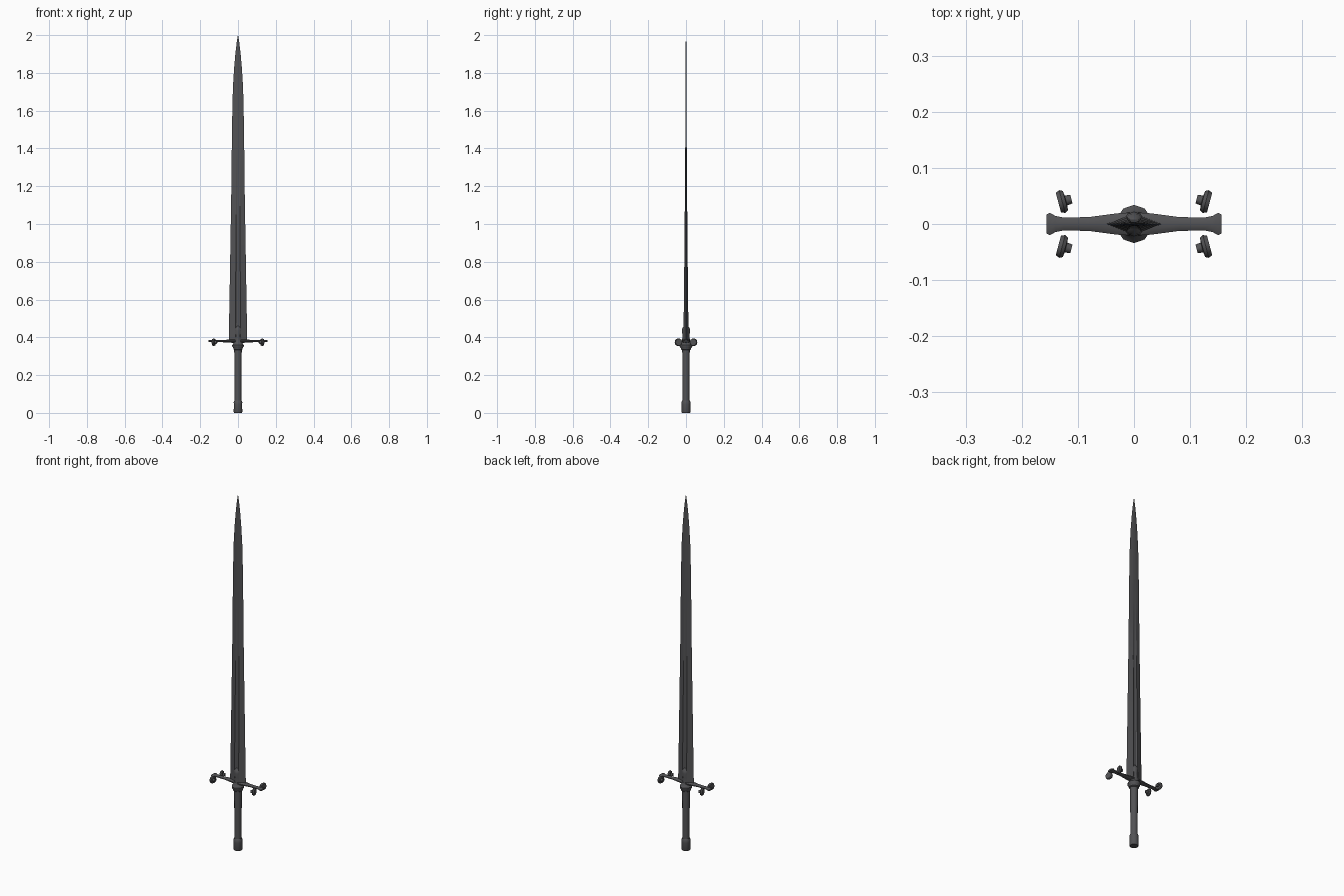
import bpy, bmesh, math
from mathutils import Matrix, Vector

if "Cube" in bpy.data.objects:
    bpy.data.objects.remove(bpy.data.objects["Cube"])

steel = bpy.data.materials.new("dark steel")
steel.diffuse_color = (0.085, 0.085, 0.09, 1)
steel.use_nodes = True
steel.node_tree.nodes["Principled BSDF"].inputs["Base Color"].default_value = steel.diffuse_color


def loft(name, rings, angle=35, matrix=None):
    """Skin a list of equal-length point rings and cap both ends."""
    bm = bmesh.new()
    vs = [[bm.verts.new(p) for p in ring] for ring in rings]
    n = len(rings[0])
    for a, b in zip(vs, vs[1:]):
        for i in range(n):
            j = (i + 1) % n
            bm.faces.new((a[i], a[j], b[j], b[i]))
    bm.faces.new(vs[0][::-1])
    bm.faces.new(vs[-1])
    if matrix:
        bmesh.ops.transform(bm, matrix=matrix, verts=bm.verts)
    bmesh.ops.recalc_face_normals(bm, faces=bm.faces)
    me = bpy.data.meshes.new(name)
    bm.to_mesh(me)
    bm.free()
    me.materials.append(steel)
    ob = bpy.data.objects.new(name, me)
    bpy.context.collection.objects.link(ob)
    bpy.ops.object.select_all(action='DESELECT')
    ob.select_set(True)
    bpy.context.view_layer.objects.active = ob
    bpy.ops.object.shade_smooth_by_angle(angle=math.radians(angle))
    return ob


def ellipse(rx, ry, z, n=10):
    return [(rx * math.sin(2 * math.pi * i / n), ry * math.cos(2 * math.pi * i / n), z)
            for i in range(n)]


def turned(name, profile, sx=1.0, n=10, matrix=None):
    return loft(name, [ellipse(r * sx, r, z, n) for r, z in profile], 40, matrix)


# blade: diamond section with a fuller that fades toward the tip
def blade_ring(z, w, t, groove):
    f = 0.28
    half = [(w, 0), (w * f, t), (w * f * 0.5, t * (1 - groove)), (-w * f * 0.5, t * (1 - groove)),
            (-w * f, t), (-w, 0)]
    lower = [(x, -y) for x, y in half[-2:0:-1]]
    return [(x, y, z) for x, y in half + lower]


loft("blade", [blade_ring(*s) for s in (
    (0.38, 0.049, 0.014, 0.35), (0.6, 0.045, 0.011, 0.4), (0.9, 0.040, 0.008, 0.4),
    (1.2, 0.035, 0.0055, 0.3), (1.4, 0.033, 0.004, 0.0), (1.6, 0.030, 0.003, 0.0),
    (1.72, 0.027, 0.003, 0.0), (1.82, 0.021, 0.0025, 0.0), (1.9, 0.014, 0.002, 0.0),
    (1.96, 0.007, 0.0015, 0.0), (2.0, 0.0006, 0.0005, 0.0))], 20)

# blade collar above the guard
turned("blade_collar", [(0.022, 0.375), (0.018, 0.41), (0.022, 0.435), (0.019, 0.45), (0.008, 0.462)], 0.9)

# crossguard: lofted along x, flaring at both ends
arm = [(0.0, 0.022, 0.010), (0.03, 0.020, 0.009), (0.08, 0.013, 0.006), (0.125, 0.012, 0.006),
       (0.140, 0.015, 0.006), (0.150, 0.021, 0.006), (0.156, 0.018, 0.005)]
stations = [(-x, w, h) for x, w, h in arm[:0:-1]] + arm
loft("crossguard", [[(x, p[0], 0.38 + p[1]) for p in ellipse(w, h, 0, 10)] for x, w, h in stations], 45)

# four small roundels beside the guard ends, stub facing inward
for sx in (-1, 1):
    for sy in (-1, 1):
        m = (Matrix.Translation((sx * 0.128, sy * 0.040, 0.374))
             @ Matrix.Diagonal((sx, sy, 1, 1))
             @ Matrix.Rotation(math.radians(-15), 4, 'Z')
             @ Matrix.Rotation(math.radians(90), 4, 'Y'))
        turned("guard_roundel", [(0.008, -0.017), (0.009, -0.007), (0.018, -0.006),
                                 (0.021, 0.0), (0.018, 0.007)], matrix=m)

# ring below the guard, grip and pommel
turned("guard_ring", [(0.020, 0.332), (0.027, 0.336), (0.028, 0.344), (0.034, 0.352),
                      (0.034, 0.360), (0.026, 0.368), (0.022, 0.385)], 0.95)
turned("grip", [(0.018, 0.05), (0.019, 0.2), (0.020, 0.34)], n=12)
turned("pommel", [(0.021, 0.0), (0.024, 0.006), (0.023, 0.045), (0.024, 0.056), (0.019, 0.066)], n=10)
